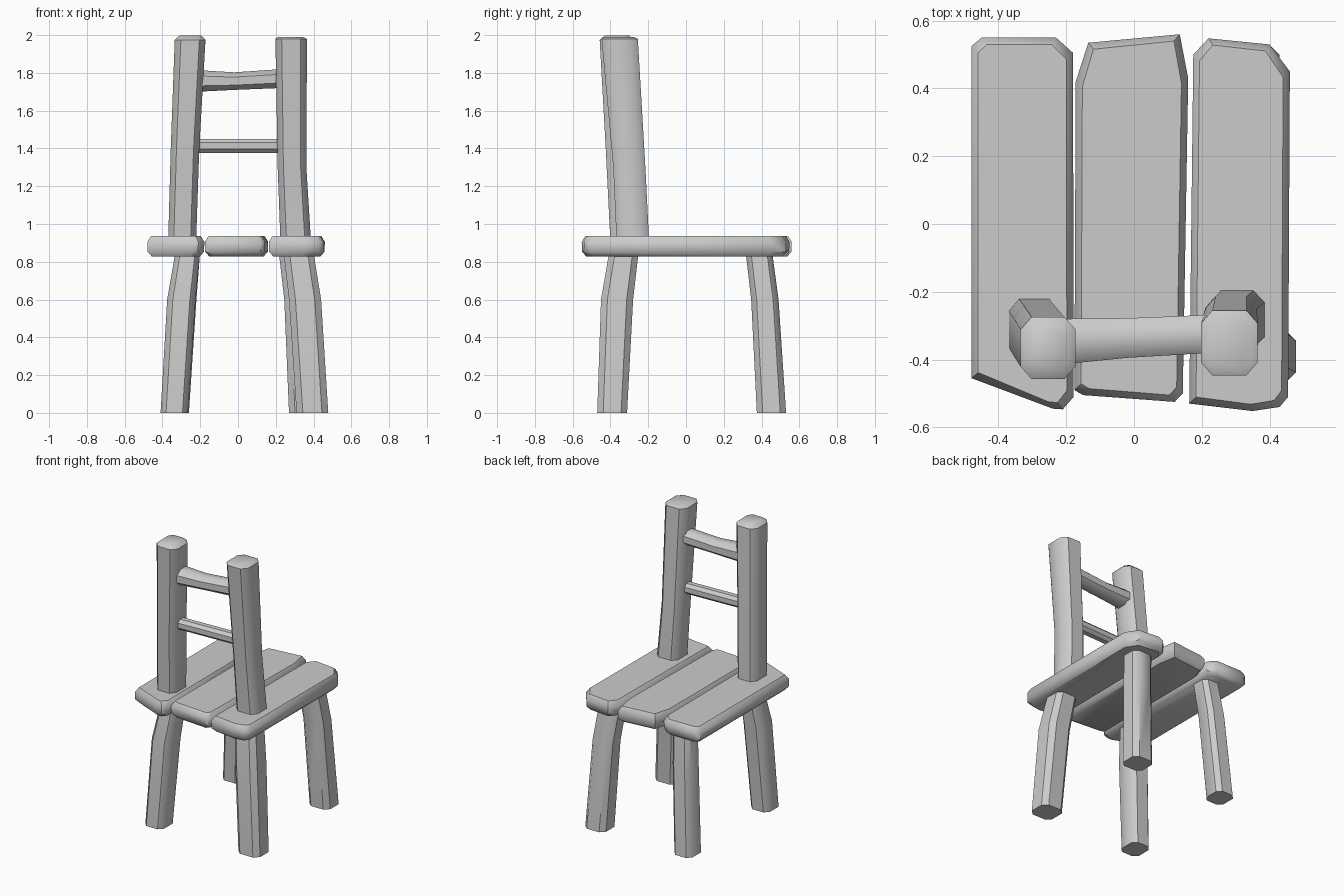
import bpy
from mathutils import Vector

if "Cube" in bpy.data.objects:
    bpy.data.objects.remove(bpy.data.objects["Cube"])


def loft(name, rings):
    """Skin a list of equal-length point rings and cap both ends."""
    n = len(rings[0])
    verts = [p for r in rings for p in r]
    faces = [(k * n + i, k * n + (i + 1) % n, (k + 1) * n + (i + 1) % n, (k + 1) * n + i)
             for k in range(len(rings) - 1) for i in range(n)]
    faces.append(tuple(reversed(range(n))))
    faces.append(tuple(range((len(rings) - 1) * n, len(rings) * n)))
    mesh = bpy.data.meshes.new(name)
    mesh.from_pydata(verts, [], faces)
    ob = bpy.data.objects.new(name, mesh)
    bpy.context.collection.objects.link(ob)
    bpy.ops.object.select_all(action='DESELECT')
    ob.select_set(True)
    bpy.context.view_layer.objects.active = ob
    bpy.ops.object.mode_set(mode='EDIT')
    bpy.ops.mesh.select_all(action='SELECT')
    bpy.ops.mesh.normals_make_consistent(inside=False)
    bpy.ops.object.mode_set(mode='OBJECT')
    bpy.ops.object.shade_smooth_by_angle(angle=0.75)
    return ob


def section(a0, a1, b0, b1, c=0.2):
    """Square section with worn corners, between a0..a1 and b0..b1."""
    u, v = (a1 - a0) * c, (b1 - b0) * c
    return [(a0 + u, b0), (a1 - u, b0), (a1, b0 + v), (a1, b1 - v),
            (a1 - u, b1), (a0 + u, b1), (a0, b1 - v), (a0, b0 + v)]


def upright(name, stations, c=0.2):
    """Vertical timber; each station is z, x0, x1, y0, y1."""
    loft(name, [[(x, y, s[0]) for x, y in section(*s[1:], c)] for s in stations])


def rung(name, stations):
    """Crossbar; each station is x, y0, y1, z0, z1."""
    loft(name, [[(s[0], y, z) for y, z in section(*s[1:], 0.27)] for s in stations])


def plank(name, outline):
    """Seat board with worn edges from its plan outline."""
    xs, ys = zip(*outline)
    cx, cy = (min(xs) + max(xs)) / 2, (min(ys) + max(ys)) / 2
    hx, hy = (max(xs) - min(xs)) / 2, (max(ys) - min(ys)) / 2
    rings = []
    for z, d in ((0.828, 0.024), (0.853, 0.002), (0.905, 0.0), (0.937, 0.02)):
        rings.append([(cx + (x - cx) * (1 - d / hx), cy + (y - cy) * (1 - d / hy), z)
                      for x, y in outline])
    loft(name, rings)


# Seat boards
plank("seat_board_left", [(-.48, .525), (-.45, .55), (-.23, .55), (-.18, .505),
                          (-.178, -.51), (-.21, -.547), (-.24, -.545), (-.48, -.455)])
plank("seat_board_middle", [(-.172, .42), (-.135, .535), (.135, .56), (.16, .43),
                            (.144, -.5), (.12, -.525), (-.15, -.505), (-.176, -.49)])
plank("seat_board_right", [(.175, .5), (.22, .548), (.40, .53), (.46, .45),
                           (.455, -.51), (.43, -.54), (.35, -.552), (.163, -.53)])

# Backrest posts, leaning outward to the top
upright("back_post_left", [(0.90, -.37, -.222, -.40, -.22), (1.4, -.356, -.205, -.425, -.24),
                           (1.975, -.335, -.172, -.457, -.275), (1.997, -.31, -.195, -.43, -.30)])
upright("back_post_right", [(0.90, .225, .387, -.367, -.195), (1.3, .21, .362, -.385, -.215),
                            (1.98, .198, .365, -.447, -.255), (1.99, .21, .345, -.43, -.275)])

# Backrest rungs
rung("upper_rung", [(-.22, -.415, -.28, 1.70, 1.815), (-.02, -.395, -.278, 1.71, 1.803),
                    (.23, -.38, -.268, 1.72, 1.82)])
rung("lower_rung", [(-.24, -.375, -.30, 1.377, 1.45), (.24, -.355, -.28, 1.377, 1.45)])

# Splayed legs with a knee near the top
LEGS = {
    "back_leg_left": ((-.41, -.265), (-.375, -.225), (-.33, -.20), -1),
    "back_leg_right": ((.31, .478), (.27, .44), (.24, .398), -1),
    "front_leg_left": ((-.40, -.26), (-.36, -.22), (-.33, -.20), 1),
    "front_leg_right": ((.27, .43), (.245, .40), (.215, .37), 1),
}
for name, (foot, knee, top, side) in LEGS.items():
    ys = ((-.47, -.312), (-.45, -.28), (-.405, -.25)) if side < 0 else \
         ((.375, .53), (.345, .49), (.315, .455))
    upright(name, [(0, *foot, *ys[0]), (0.6, *knee, *ys[1]), (0.86, *top, *ys[2])])
